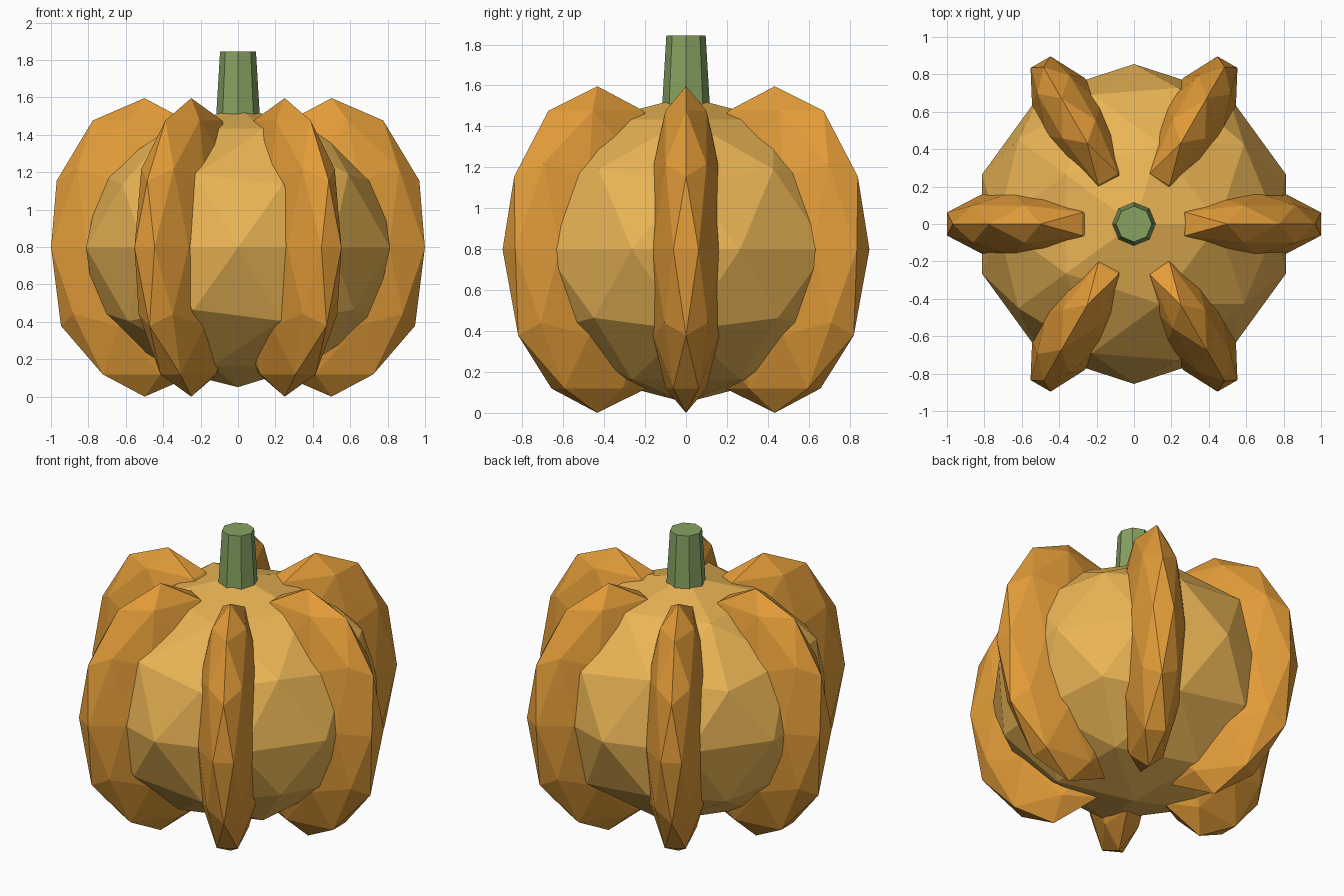
import bpy
from math import cos, sin, pi

if "Cube" in bpy.data.objects:
    bpy.data.objects.remove(bpy.data.objects["Cube"])


def material(name, rgb):
    m = bpy.data.materials.new(name)
    m.diffuse_color = (*rgb, 1)
    m.use_nodes = True
    m.node_tree.nodes["Principled BSDF"].inputs["Base Color"].default_value = m.diffuse_color
    return m


flesh = material("light_orange", (0.82, 0.46, 0.09))
rind = material("orange", (0.76, 0.33, 0.04))
green = material("stem_green", (0.24, 0.36, 0.12))
MID = 0.798  # height of the widest ring


def lobe(name, mat, location, scale, angle=0):
    bpy.ops.mesh.primitive_ico_sphere_add(subdivisions=2, radius=1, location=location)
    ob = bpy.context.object
    ob.name = name
    ob.scale = scale
    ob.rotation_euler.z = angle
    ob.data.materials.append(mat)
    return ob


# Round core
lobe("pumpkin_body", flesh, (0, 0, MID), (0.855, 0.855, 0.747))

# Six tall narrow ribs around the core
for i in range(6):
    a = i * pi / 3
    lobe(f"rib_{i + 1}", rind, (0.5 * cos(a), 0.5 * sin(a), MID),
         (0.525, 0.2, MID), a)

# Tapered eight-sided stem
bpy.ops.mesh.primitive_cone_add(vertices=8, radius1=0.12, radius2=0.096,
                                depth=0.4, location=(0, 0, 1.645))
stem = bpy.context.object
stem.name = "stem"
stem.data.materials.append(green)
